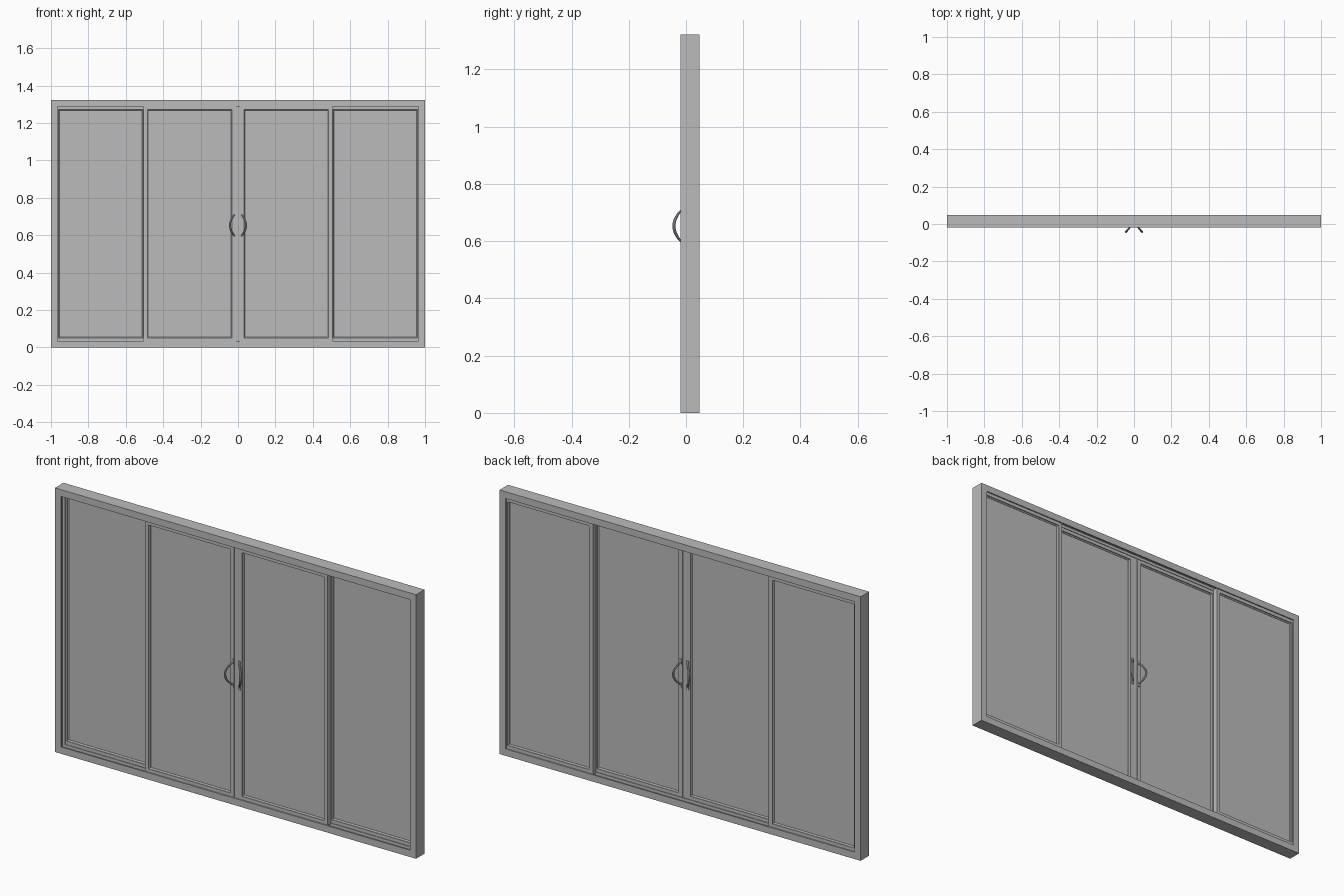
import bpy
import bmesh

cube = bpy.data.objects.get("Cube")
if cube:
    bpy.data.objects.remove(cube, do_unlink=True)

grey = bpy.data.materials.new("plain grey")
grey.use_nodes = True
COLOUR = (0.5, 0.5, 0.5, 1.0)
grey.diffuse_color = COLOUR
grey.node_tree.nodes["Principled BSDF"].inputs["Base Color"].default_value = COLOUR

HEIGHT = 1.322
HANDLE_Z = 0.653
FRONT, BACK = (-0.014, 0.012), (0.015, 0.041)   # depth of the two tracks


def finish(name, bm):
    bmesh.ops.recalc_face_normals(bm, faces=bm.faces)
    mesh = bpy.data.meshes.new(name)
    bm.to_mesh(mesh)
    bm.free()
    mesh.materials.append(grey)
    obj = bpy.data.objects.new(name, mesh)
    bpy.context.collection.objects.link(obj)
    return obj


def ring(name, x0, x1, z0, z1, profile):
    """Mitred rectangular frame; profile points are (inset, y)."""
    bm = bmesh.new()
    corners = [(x0, z0, 1, 1), (x1, z0, -1, 1), (x1, z1, -1, -1), (x0, z1, 1, -1)]
    loops = [[bm.verts.new((x + sx * i, y, z + sz * i)) for i, y in profile]
             for x, z, sx, sz in corners]
    n = len(profile)
    for a in range(4):
        p, q = loops[a], loops[(a + 1) % 4]
        for k in range(n):
            m = (k + 1) % n
            bm.faces.new((p[k], p[m], q[m], q[k]))
    return finish(name, bm)


def box(name, x, y, z):
    bm = bmesh.new()
    bmesh.ops.create_cube(bm, size=1)
    for v in bm.verts:
        for axis, (low, high) in enumerate((x, y, z)):
            v.co[axis] = low if v.co[axis] < 0 else high
    return finish(name, bm)


def panel(name, x0, x1, track):
    """Sash with a sloped glazing bead, and its pane."""
    y0, y1 = track
    z0, z1 = 0.03, HEIGHT - 0.03
    profile = [(0, y0), (0.021, y0), (0.021, y0 + 0.004), (0.026, y0 + 0.009),
               (0.026, y1 - 0.009), (0.021, y1 - 0.004), (0.021, y1), (0, y1)]
    ring(name + "_sash", x0, x1, z0, z1, profile)
    mid = (y0 + y1) / 2
    box(name + "_pane", (x0 + 0.023, x1 - 0.023), (mid - 0.003, mid + 0.003),
        (z0 + 0.023, z1 - 0.023))


def handle(name, side, face, out):
    """Crescent grip bowed diagonally away from the meeting stiles."""
    curve = bpy.data.curves.new(name, "CURVE")
    curve.dimensions = "3D"
    curve.bevel_depth = 0.0055
    curve.bevel_resolution = 2
    curve.use_fill_caps = True
    spline = curve.splines.new("POLY")
    steps = 16
    spline.points.add(steps)
    for k, point in enumerate(spline.points):
        t = 2 * k / steps - 1
        bow = 1 - t * t
        point.co = (side * (0.018 + 0.025 * bow), face + out * 0.028 * bow,
                    HANDLE_Z + 0.058 * t, 1)
        point.radius = 0.65 + 0.35 * bow
    curve.materials.append(grey)
    obj = bpy.data.objects.new(name, curve)
    bpy.context.collection.objects.link(obj)
    bpy.ops.object.select_all(action="DESELECT")
    obj.select_set(True)
    bpy.context.view_layer.objects.active = obj
    bpy.ops.object.convert(target="MESH")
    bpy.ops.object.shade_smooth_by_angle()
    # Small mounting feet at both ends
    for end, label in ((-1, "lower"), (1, "upper")):
        z = HANDLE_Z + end * 0.06
        box(f"{name}_{label}_foot", sorted((side * 0.013, side * 0.025)),
            sorted((face, face + out * 0.004)), (z - 0.012, z + 0.012))


# Outer frame with two running tracks
lip, groove = 0.034, 0.02
ring("outer_frame", -1, 1, 0, HEIGHT, [
    (0, -0.02), (lip, -0.02), (lip, FRONT[0]), (groove, FRONT[0]),
    (groove, FRONT[1]), (lip, FRONT[1]), (lip, BACK[0]), (groove, BACK[0]),
    (groove, BACK[1]), (lip, BACK[1]), (lip, 0.047), (0, 0.047)])

# Sliding panels in front, fixed panels behind, and handles on both faces
for side, label in ((1, "left"), (-1, "right")):
    panel(label + "_sliding", *sorted((side * 0.012, side * 0.506)), FRONT)
    panel(label + "_fixed", *sorted((side * 0.487, side * 0.98)), BACK)
    handle(label + "_front_handle", side, FRONT[0], -1)
    handle(label + "_back_handle", side, FRONT[1], 1)

# Meeting strip between the sliding panels
box("meeting_strip", (-0.012, 0.012), (FRONT[0] + 0.004, FRONT[1] - 0.004),
    (0.03, HEIGHT - 0.03))
